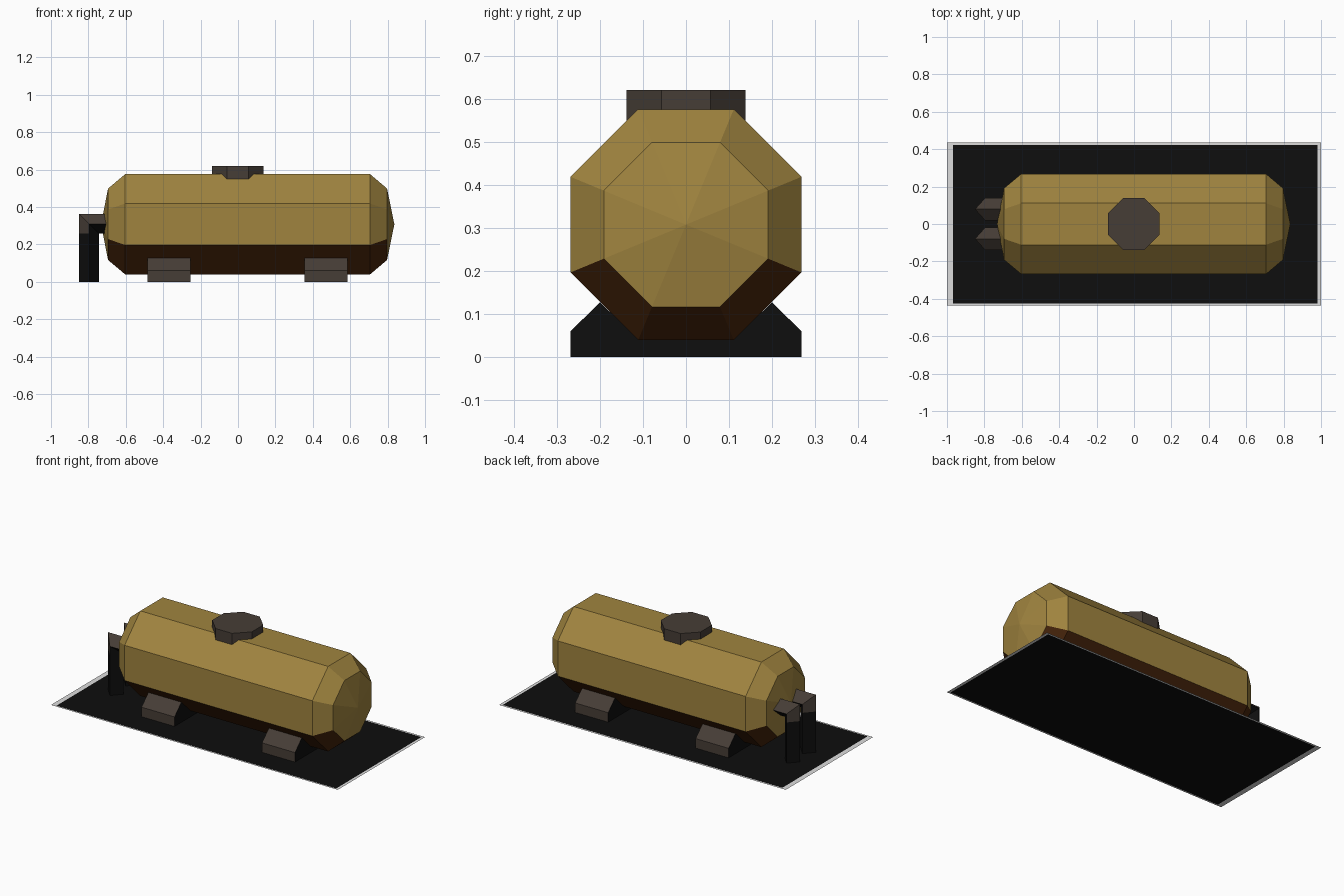
import bpy, math

if "Cube" in bpy.data.objects:
    bpy.data.objects.remove(bpy.data.objects["Cube"])


def material(name, r, g, b):
    """Flat colour given as sRGB bytes, stored linear."""
    m = bpy.data.materials.new(name)
    lin = [(c / 255 / 12.92) if c < 11 else ((c / 255 + 0.055) / 1.055) ** 2.4 for c in (r, g, b)]
    m.diffuse_color = (*lin, 1)
    m.use_nodes = True
    m.node_tree.nodes["Principled BSDF"].inputs["Base Color"].default_value = m.diffuse_color
    return m


GOLD = material("ochre paint", 160, 132, 63)
BROWN = material("rust brown", 72, 37, 11)
GREY = material("dark warm grey", 70, 61, 54)
BLACK = material("black", 14, 14, 14)
PALE = material("pale edge", 222, 222, 222)


def build(name, verts, faces, mats, rule=None):
    """Mesh object; rule(face) gives the material index."""
    me = bpy.data.meshes.new(name)
    me.from_pydata(verts, [], faces)
    for m in mats:
        me.materials.append(m)
    me.update()
    if rule:
        for p in me.polygons:
            p.material_index = rule(p)
    ob = bpy.data.objects.new(name, me)
    bpy.context.collection.objects.link(ob)
    return ob


def tube(rings, n):
    """Quads joining successive rings of n points."""
    return [(k * n + i, k * n + (i + 1) % n, (k + 1) * n + (i + 1) % n, (k + 1) * n + i)
            for k in range(rings - 1) for i in range(n)]


def octagon(apothem):
    r = apothem / math.cos(math.pi / 8)
    return [(r * math.cos(math.pi / 8 + i * math.pi / 4),
             r * math.sin(math.pi / 8 + i * math.pi / 4)) for i in range(8)]


# base sheet: black with a thin pale edge
xs, ys = (-1, -0.968, 0.982, 1), (-0.435, -0.425, 0.423, 0.435)
build("base_sheet", [(x, y, 0) for y in ys for x in xs],
      [(j * 4 + i, j * 4 + i + 1, j * 4 + i + 5, j * 4 + i + 4) for j in range(3) for i in range(3)],
      [BLACK, PALE], lambda p: 0 if p.index == 4 else 1)

# tank: octagonal barrel with domed ends, lower facets brown
CZ = 0.3075
stations = [(-0.695, 0.191), (-0.603, 0.268), (0.706, 0.268), (0.797, 0.191)]
verts = [(x, y, CZ + z) for x, a in stations for y, z in octagon(a)]
faces = tube(4, 8)
verts += [(-0.732, 0, CZ), (0.836, 0, CZ)]
for i in range(8):
    j = (i + 1) % 8
    faces += [(32, j, i), (33, 24 + i, 24 + j)]
build("tank", verts, faces, [GOLD, BROWN],
      lambda p: 1 if len(p.vertices) == 4 and p.center.z < 0.19 else 0)

# hatch on top
verts = [(x - 0.002, y, z) for z in (0.53, 0.62) for x, y in octagon(0.138)]
build("hatch", verts, tube(2, 8) + [tuple(range(8, 16)), tuple(range(7, -1, -1))], [GREY])

# saddles: sloped cradle profile, notched around the tank, black ends
prof = [(0.268, 0), (0.268, 0.06), (0.2, 0.127), (0.111, 0.042)]
prof += [(-y, z) for y, z in reversed(prof)]
for name, x0, x1 in (("left_saddle", -0.485, -0.255), ("right_saddle", 0.355, 0.585)):
    verts = [(x, y, z) for x in (x0, x1) for y, z in prof]
    sides = [f for i, f in enumerate(tube(2, 8)) if i != 7]  # open underside
    build(name, verts, sides + [tuple(range(7, -1, -1)), tuple(range(8, 16))], [GREY, BLACK],
          lambda p: 1 if abs(p.normal.x) > 0.5 else 0)

# elbow pipes: diamond section, up and then into the tank end
PX, PZ, R, W = -0.797, 0.31, 0.053, 0.059
section = [(-1, 0), (0, -1), (1, 0), (0, 1)]  # outer, front, inner, back
for name, yc in (("front_pipe", -0.079), ("back_pipe", 0.079)):
    verts = [(PX + R * u, yc + W * v, 0) for u, v in section]
    verts += [(PX + R * u, yc + W * v, PZ - R) for u, v in section]
    verts += [(PX + R * u, yc + W * v, PZ - R * u) for u, v in section]
    verts += [(-0.69, yc + W * v, PZ - R * u) for u, v in section]
    build(name, verts, tube(4, 4) + [(12, 13, 14, 15)], [BLACK, GREY],
          lambda p: 1 if p.index in (4, 7, 8, 11) else 0)
